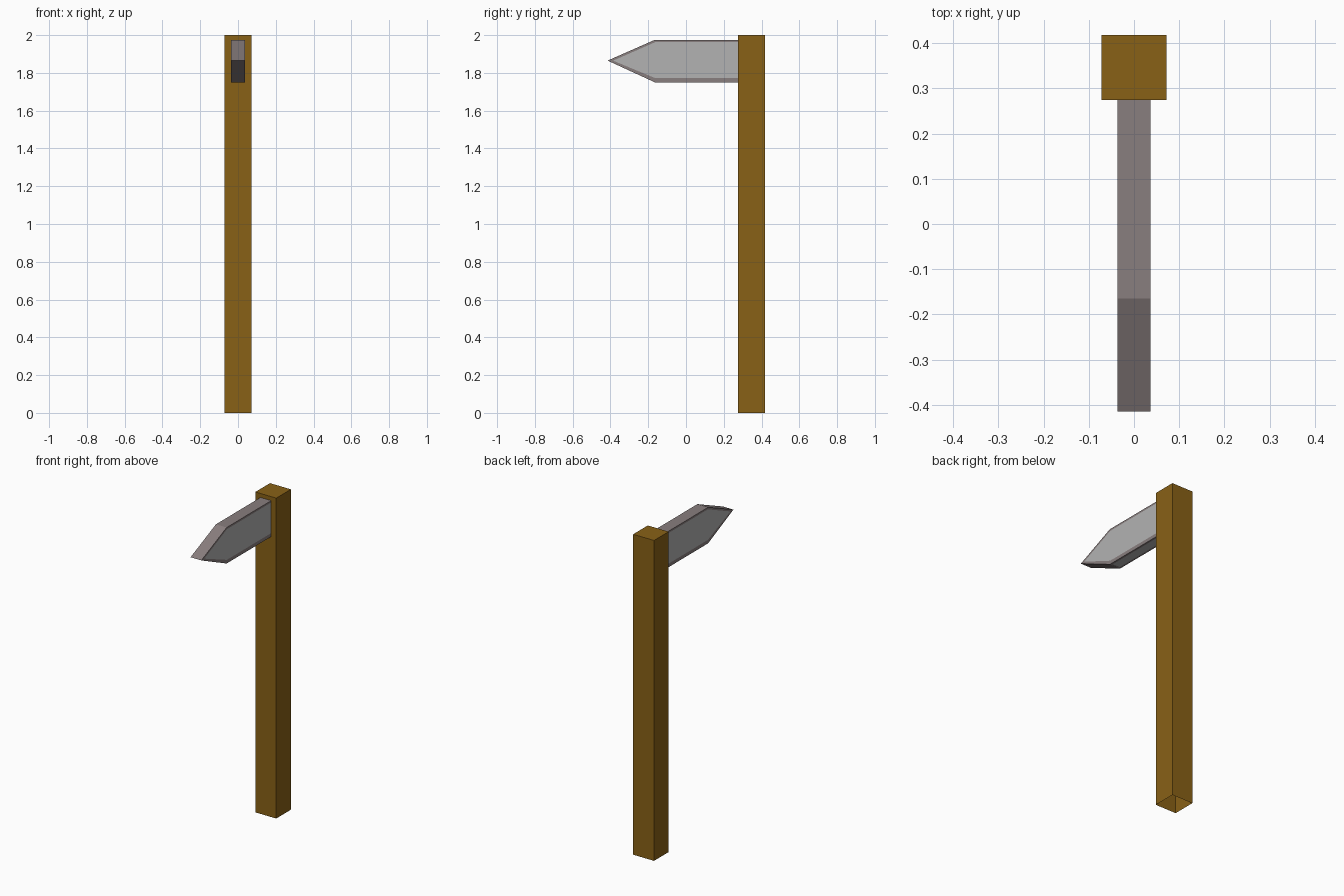
import bpy, bmesh
from mathutils import Vector

if "Cube" in bpy.data.objects:
    bpy.data.objects.remove(bpy.data.objects["Cube"])


def material(name, rgb):
    m = bpy.data.materials.new(name)
    m.diffuse_color = (*rgb, 1)
    m.use_nodes = True
    m.node_tree.nodes["Principled BSDF"].inputs["Base Color"].default_value = m.diffuse_color
    return m


def add_object(name, bm, *mats):
    mesh = bpy.data.meshes.new(name)
    bm.to_mesh(mesh)
    bm.free()
    for m in mats:
        mesh.materials.append(m)
    obj = bpy.data.objects.new(name, mesh)
    bpy.context.collection.objects.link(obj)
    return obj


wood = material("wood", (0.25, 0.12, 0.008))
rim = material("sign_rim", (0.25, 0.21, 0.21))
panel = material("sign_panel", (0.45, 0.45, 0.45))

# Square post, open at the bottom
bm = bmesh.new()
bmesh.ops.create_cube(bm, size=1)
bmesh.ops.scale(bm, vec=(0.144, 0.144, 2), verts=bm.verts)
bmesh.ops.translate(bm, vec=(0, 0.346, 1), verts=bm.verts)
bm.normal_update()
bottom = [f for f in bm.faces if f.normal.z < -0.9]
bmesh.ops.delete(bm, geom=bottom, context='FACES_ONLY')
add_object("post", bm, wood)

# Arrow board: side profile (y, z) extruded across x, tucked into the post
W = 0.037
profile = [(0.295, 1.75), (0.295, 1.975), (-0.165, 1.975),
           (-0.415, 1.865), (-0.165, 1.75)]
bm = bmesh.new()
face = bm.faces.new([bm.verts.new((-W, y, z)) for y, z in profile])
ext = bmesh.ops.extrude_face_region(bm, geom=[face])
bmesh.ops.translate(bm, vec=(2 * W, 0, 0),
                    verts=[v for v in ext["geom"] if isinstance(v, bmesh.types.BMVert)])
bmesh.ops.recalc_face_normals(bm, faces=bm.faces)
bm.normal_update()

# Inset lighter panels on both sides and the underside
inset = [f for f in bm.faces if abs(f.normal.x) > 0.9 or f.normal.z < -0.95]
bmesh.ops.inset_individual(bm, faces=inset, thickness=0.012, use_even_offset=True)
for f in inset:
    f.material_index = 1
    if abs(f.normal.x) > 0.9:  # wider rim along the lower edge
        for v in f.verts:
            if v.co.z < 1.80:
                v.co += Vector((0, 0, 0.01))
add_object("arrow_board", bm, rim, panel)
